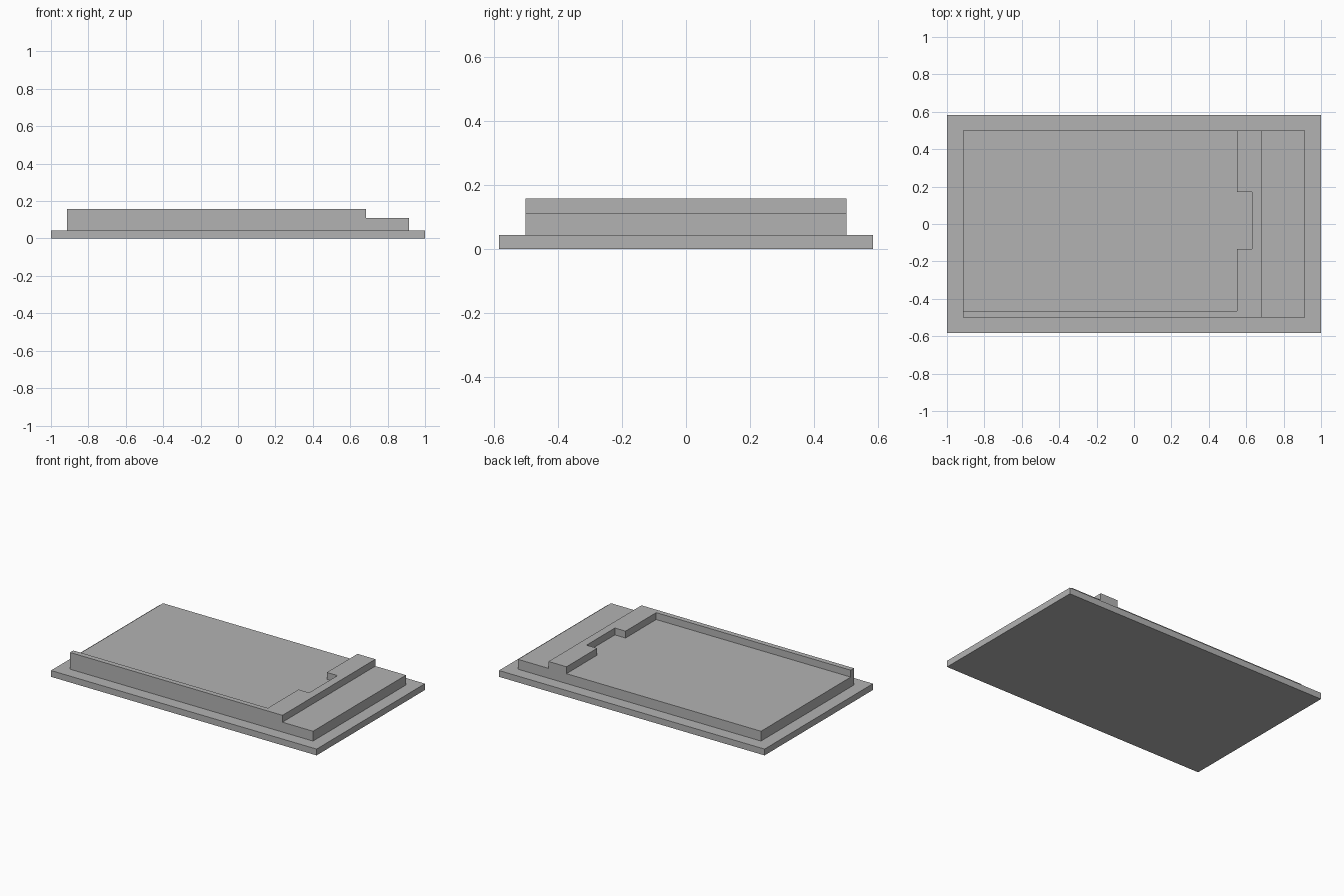
import bpy
import bmesh

cube = bpy.data.objects.get("Cube")
if cube:
    bpy.data.objects.remove(cube, do_unlink=True)

grey = bpy.data.materials.new("plain grey")
grey.use_nodes = True
grey.diffuse_color = (0.45, 0.45, 0.45, 1)
grey.node_tree.nodes["Principled BSDF"].inputs["Base Color"].default_value = grey.diffuse_color


def slab(name, outline, bottom, top):
    """Extrude a plan outline from bottom to top."""
    bm = bmesh.new()
    face = bm.faces.new([bm.verts.new((x, y, bottom)) for x, y in outline])
    raised = bmesh.ops.extrude_face_region(bm, geom=[face], use_keep_orig=True)["geom"]
    verts = [g for g in raised if isinstance(g, bmesh.types.BMVert)]
    bmesh.ops.translate(bm, verts=verts, vec=(0, 0, top - bottom))
    bmesh.ops.recalc_face_normals(bm, faces=bm.faces)
    mesh = bpy.data.meshes.new(name)
    bm.to_mesh(mesh)
    bm.free()
    mesh.materials.append(grey)
    obj = bpy.data.objects.new(name, mesh)
    bpy.context.collection.objects.link(obj)
    return obj


def rectangle(x, y):
    return [(-x, -y), (x, -y), (x, y), (-x, y)]


FLANGE_TOP, FLOOR, RIM_TOP = 0.043, 0.11, 0.157
END, SIDE = 0.915, 0.5

# Wide flange at the bottom and the raised block on it
slab("base_flange", rectangle(1, 0.583), 0, FLANGE_TOP)
slab("raised_block", rectangle(END, SIDE), FLANGE_TOP, FLOOR)

# L-shaped rim: thin front wall and a wide end bar with a notch
slab("rim", [
    (-END, -SIDE), (0.685, -SIDE), (0.685, SIDE), (0.55, SIDE),
    (0.55, 0.17), (0.63, 0.17), (0.63, -0.135), (0.55, -0.135),
    (0.55, -0.465), (-END, -0.465),
], FLOOR, RIM_TOP)
